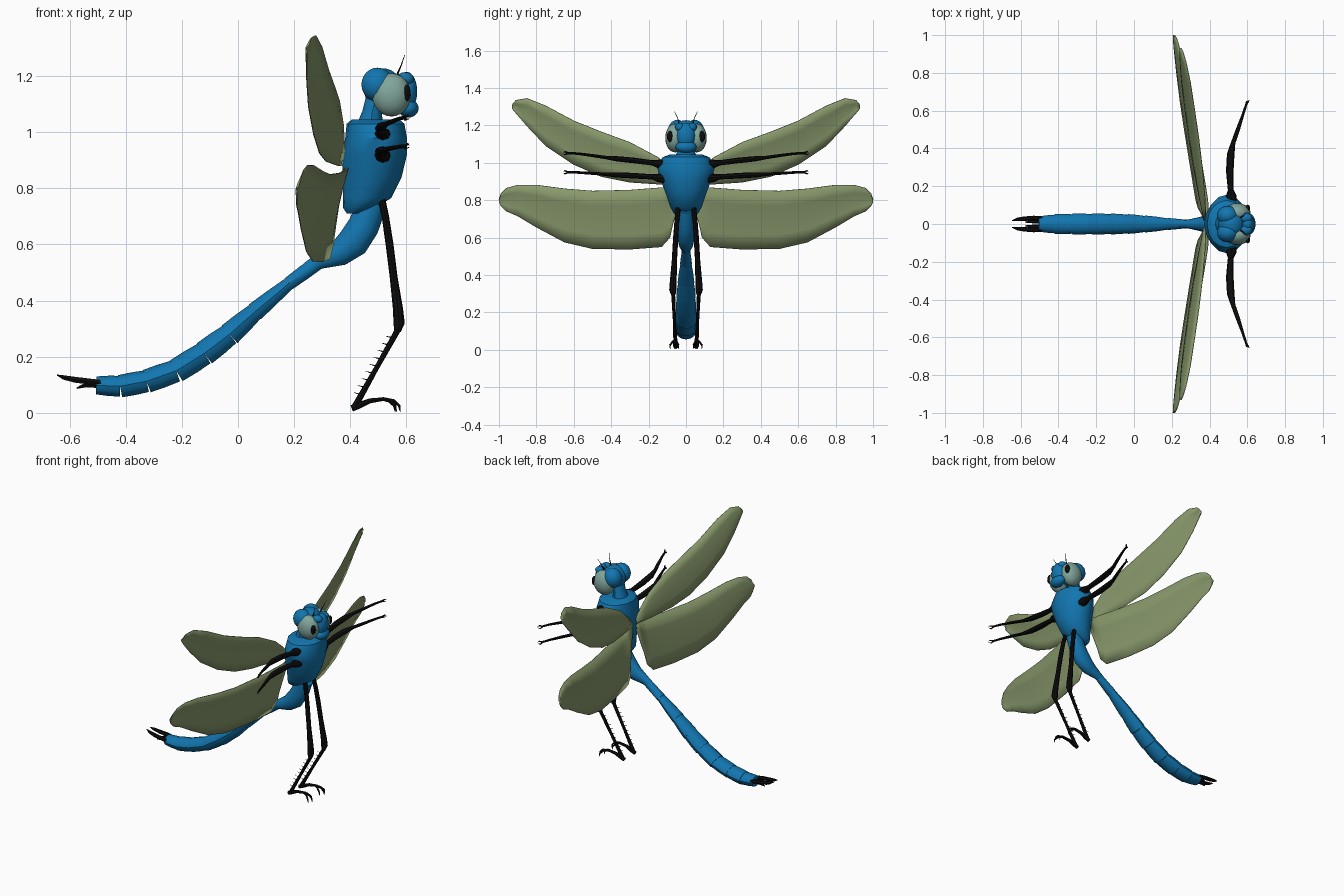
import bpy, bmesh, math
from mathutils import Vector

if "Cube" in bpy.data.objects:
    bpy.data.objects.remove(bpy.data.objects["Cube"])


def material(name, rgb):
    m = bpy.data.materials.new(name)
    m.diffuse_color = (*rgb, 1)
    m.use_nodes = True
    m.node_tree.nodes["Principled BSDF"].inputs["Base Color"].default_value = m.diffuse_color
    return m


BLUE = material("blue_shell", (0.006, 0.18, 0.43))
BLACK = material("black_limb", (0.004, 0.004, 0.004))
OLIVE = material("olive_wing", (0.25, 0.32, 0.15))
PALE = material("pale_eye", (0.22, 0.38, 0.33))


def finish(name, bm, mat, mirror=False, angle=35):
    bmesh.ops.recalc_face_normals(bm, faces=bm.faces[:])
    me = bpy.data.meshes.new(name)
    bm.to_mesh(me)
    bm.free()
    me.materials.append(mat)
    ob = bpy.data.objects.new(name, me)
    bpy.context.collection.objects.link(ob)
    bpy.ops.object.select_all(action='DESELECT')
    ob.select_set(True)
    bpy.context.view_layer.objects.active = ob
    bpy.ops.object.shade_smooth_by_angle(angle=math.radians(angle))
    if mirror:
        mod = ob.modifiers.new("Mirror", 'MIRROR')
        mod.use_axis = (False, True, False)
        mod.use_mirror_merge = False
    return ob


def loft(bm, pts, sides=8, ref=(0, 1, 0), axis=None):
    """Tube through (x, y, z, radius along ref, other radius)."""
    rings = []
    ref = Vector(ref)
    for i, p in enumerate(pts):
        a, b = pts[max(i - 1, 0)], pts[min(i + 1, len(pts) - 1)]
        t = Vector(axis) if axis else (Vector(b[:3]) - Vector(a[:3])).normalized()
        side = (ref - t * ref.dot(t)).normalized()
        up = t.cross(side)
        r1, r2 = p[3], p[-1]
        rings.append([bm.verts.new(Vector(p[:3]) + side * r1 * math.cos(k * math.tau / sides)
                                   + up * r2 * math.sin(k * math.tau / sides)) for k in range(sides)])
    for r, s in zip(rings, rings[1:]):
        for k in range(sides):
            bm.faces.new((r[k], r[(k + 1) % sides], s[(k + 1) % sides], s[k]))
    bm.faces.new(rings[0])
    bm.faces.new(rings[-1])


def tube(name, paths, mat, mirror=False, **kw):
    bm = bmesh.new()
    for pts in paths:
        loft(bm, pts, **kw)
    return finish(name, bm, mat, mirror)


def ball(name, loc, rad, mat, mirror=False, seg=18):
    bm = bmesh.new()
    bmesh.ops.create_uvsphere(bm, u_segments=seg, v_segments=seg * 2 // 3, radius=1)
    for v in bm.verts:
        v.co = Vector([v.co[i] * rad[i] + loc[i] for i in range(3)])
    return finish(name, bm, mat, mirror)


# Thorax: wide at the shoulders, tapering to the waist
tube("thorax", [[(0.49, 0, 1.045, .085, .085), (0.49, 0, 1.03, .125, .103), (0.492, 0, .98, .155, .11),
                 (0.487, 0, .92, .14, .115), (0.478, 0, .84, .11, .105), (0.46, 0, .765, .085, .086),
                 (0.43, 0, .73, .065, .055), (0.415, 0, .71, .035, .027)]],
     BLUE, sides=16, axis=(0, 0, -1))

# Abdomen: swollen base, thin waist, then stepped segments
tube("abdomen_base", [[(.48, 0, .75, .045, .052), (.447, 0, .665, .047, .056), (.41, 0, .608, .047, .057),
                       (.36, 0, .568, .04, .046), (.29, 0, .54, .024, .028), (.25, 0, .515, .022, .024)]],
     BLUE, sides=12)
tail = [(.29, .54, .022, .028), (.18, .46, .032, .024), (.06, .36, .045, .034), (-.03, .28, .052, .042),
        (-.12, .212, .055, .045), (-.22, .15, .056, .043), (-.325, .113, .055, .042),
        (-.42, .095, .052, .04), (-.505, .098, .04, .032)]
bm = bmesh.new()
for (x0, z0, a0, b0), (x1, z1, a1, b1) in zip(tail, tail[1:]):
    loft(bm, [(x0, 0, z0, a0 * .93, b0 * .93),
              ((x0 + x1) / 2, 0, (z0 + z1) / 2, (a0 + a1) / 2, (b0 + b1) / 2),
              (x1, 0, z1, a1, b1)], sides=12)
finish("abdomen_segments", bm, BLUE)

# Tail pincers
tube("tail_pincers", [[(-.485, .026, .105, .014), (-.53, .032, .112, .012), (-.58, .028, .118, .012),
                       (-.62, .024, .126, .009), (-.645, .018, .135, .002)],
                      [(-.485, .012, .098, .012), (-.54, .014, .1, .01), (-.575, .01, .088, .003)]],
     BLACK, True, sides=6)

# Neck and head
tube("neck", [[(.472, 0, 1.02, .06, .05), (.478, 0, 1.07, .045, .035), (.495, 0, 1.14, .045, .035)]],
     BLUE, sides=12)
ball("skull", (.515, 0, 1.158), (.07, .08, .07), BLUE)
ball("brow", (.497, .045, 1.17), (.058, .052, .06), BLUE, True)
ball("face", (.602, 0, 1.145), (.037, .05, .07), BLUE)
ball("muzzle", (.607, 0, 1.085), (.037, .056, .033), BLUE)
ball("eye", (.547, .058, 1.133), (.07, .053, .077), PALE, True)
ball("pupil", (.602, .084, 1.14), (.013, .018, .03), BLACK, True, 12)
ball("front_brow", (.595, .032, 1.19), (.032, .027, .024), BLUE, True, 12)
tube("antenna", [[(.565, .035, 1.2, .004), (.582, .045, 1.24, .002), (.594, .062, 1.275, .001)]],
     BLACK, True, sides=5)

# Arms: two pairs reaching sideways, with small claws
for name, z, rise in (("upper_arm_pair", 1.0, .052), ("lower_arm_pair", .925, .025)):
    bm = bmesh.new()
    loft(bm, [(.515, .10, z - .01, .03, .028), (.515, .15, z - .005, .028, .022), (.512, .18, z, .015, .014),
              (.507, .28, z + rise * .25, .02, .015), (.512, .37, z + rise * .42, .02, .014),
              (.525, .43, z + rise * .55, .012, .009), (.55, .5, z + rise * .75, .011, .008),
              (.577, .58, z + rise * .95, .007, .007), (.595, .635, z + rise, .006, .006)], sides=8, ref=(1, 0, 0))
    for d in (-1, 1):
        loft(bm, [(.592, .628, z + rise, .005), (.6 + .005 * d, .648, z + rise + .008 * d, .004),
                  (.61, .655, z + rise + .004 * d, .001)], sides=5, ref=(1, 0, 0))
    finish(name, bm, BLACK, True)

# Hind legs
tube("thigh", [[(.51, .04, .77, .013, .013), (.525, .048, .7, .013, .013), (.54, .055, .6, .014, .014),
                (.555, .062, .48, .014, .014), (.57, .068, .37, .018, .018), (.574, .07, .32, .02, .02),
                (.568, .068, .29, .01, .012)]], BLACK, True, sides=8)
knee, ankle = Vector((.572, .068, .3)), Vector((.415, .055, .02))
bm = bmesh.new()
loft(bm, [(*knee, .011), (*knee.lerp(ankle, .5), .009), (*ankle, .012)], sides=7)
for i in range(9):
    p = knee.lerp(ankle, .12 + i * .09)
    loft(bm, [(*p, .003), (*(p + Vector((-.028, 0, .008))), .0006)], sides=4)
finish("shin_with_spines", bm, BLACK, True)

# Feet: arched sole and three curved claws
bm = bmesh.new()
loft(bm, [(.405, .055, .016, .013, .012), (.43, .055, .026, .014, .012), (.47, .058, .043, .011, .009),
          (.525, .06, .05, .011, .006)], sides=7)
for y, x in ((.04, .56), (.062, .578), (.085, .565)):
    loft(bm, [(.515, .06, .05, .007), (x - .022, (y + .06) / 2, .043, .006),
              (x - .004, y, .026, .005), (x, y, .004, .001)], sides=5)
finish("foot", bm, BLACK, True)


# Wings: stations of (distance out, lower edge, upper edge)
def wing(name, stations, slope, tilt):
    bm = bmesh.new()
    rows = []
    for y, lo, hi in stations:
        row = []
        for k in range(5):
            f = k / 4 - .5
            bulge = .008 * (1 - 4 * f * f)
            row.append(bm.verts.new((.38 - slope * y + tilt * f * (hi - lo) - bulge,
                                     y, (lo + hi) / 2 + f * (hi - lo))))
        rows.append(row)
    for r, s in zip(rows, rows[1:]):
        for k in range(4):
            bm.faces.new((r[k], r[k + 1], s[k + 1], s[k]))
    ob = finish(name, bm, OLIVE, True)
    sol = ob.modifiers.new("Thickness", 'SOLIDIFY')
    sol.thickness = .004
    sol.offset = 0


wing("upper_wing", [(.02, .88, .91), (.08, .88, .97), (.15, .885, 1.03), (.3, .895, 1.11), (.45, .925, 1.165),
                    (.6, .99, 1.225), (.75, 1.09, 1.305), (.85, 1.195, 1.345), (.91, 1.265, 1.335),
                    (.93, 1.29, 1.31)], .14, .22)
wing("lower_wing", [(.02, .84, .87), (.07, .67, .872), (.085, .6, .872), (.13, .55, .868), (.3, .537, .855),
                    (.5, .54, .85), (.65, .575, .862), (.8, .655, .882), (.9, .715, .882), (.96, .74, .865),
                    (.99, .77, .835), (1, .79, .805)], .165, .2)
